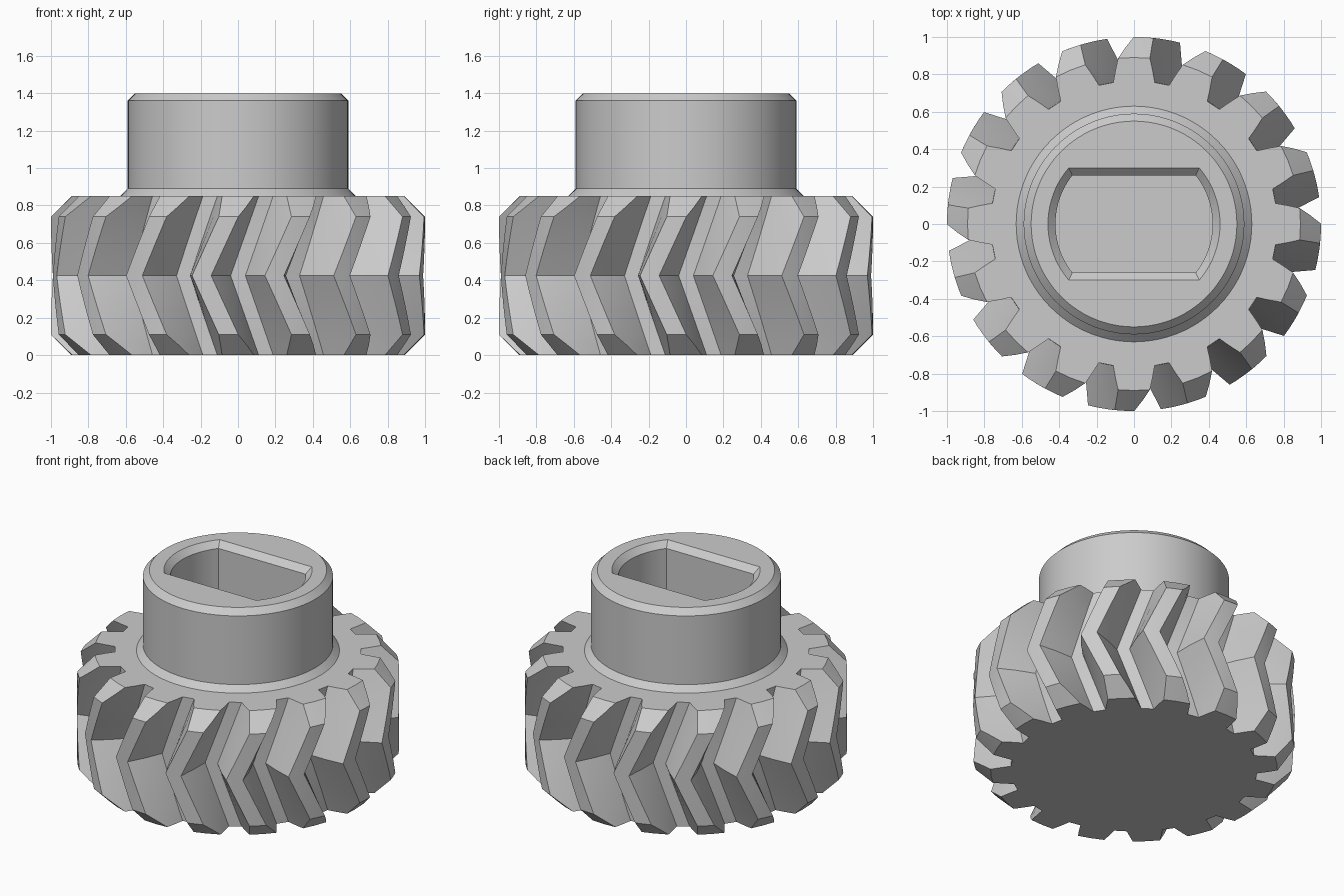
import bpy, bmesh, math

cube = bpy.data.objects.get("Cube")
if cube:
    bpy.data.objects.remove(cube)

grey = bpy.data.materials.new("plain grey")
grey.use_nodes = True
colour = (0.6, 0.6, 0.6, 1)
grey.diffuse_color = colour
grey.node_tree.nodes["Principled BSDF"].inputs["Base Color"].default_value = colour

TEETH = 16
HEIGHT = 0.85
MID = HEIGHT / 2
ROOT, TIP = 0.765, 1.0
BEVEL = 0.11


def loft(name, rings, cap_bottom, cap_top):
    """Skin a stack of equal-length point rings."""
    bm = bmesh.new()
    rows = [[bm.verts.new(p) for p in ring] for ring in rings]
    for low, high in zip(rows, rows[1:]):
        for i in range(len(low)):
            j = (i + 1) % len(low)
            bm.faces.new((low[i], low[j], high[j], high[i]))
    if cap_bottom:
        bm.faces.new(rows[0][::-1])
    if cap_top:
        bm.faces.new(rows[-1])
    mesh = bpy.data.meshes.new(name)
    bm.to_mesh(mesh)
    bm.free()
    obj = bpy.data.objects.new(name, mesh)
    bpy.context.collection.objects.link(obj)
    mesh.materials.append(grey)
    bpy.ops.object.select_all(action='DESELECT')
    obj.select_set(True)
    bpy.context.view_layer.objects.active = obj
    bpy.ops.object.shade_smooth_by_angle(angle=math.radians(25))
    return obj


def gear_ring(z):
    """Toothed outline at a height, twisted as a chevron and bevelled at the ends."""
    outer = TIP - max(0, BEVEL - min(z, HEIGHT - z))
    twist = -(1 - abs(z - MID) / MID) * 180 / TEETH
    half = []
    for t in (0, 0.5, 1):
        r = ROOT + t * (outer - ROOT)
        half.append((r, 8.3 - (r - ROOT) * 22.6))
    tooth = [(r, -a) for r, a in half] + [(outer, 0)] + half[::-1]
    ring = []
    for k in range(TEETH):
        for r, a in tooth:
            angle = math.radians(-90 + k * 360 / TEETH + twist + a)
            ring.append((r * math.cos(angle), r * math.sin(angle), z))
    return ring


# Chevron-toothed gear body
inner = [BEVEL + (MID - BEVEL) * i / 4 for i in range(5)]
lower = [0, BEVEL / 2] + inner
levels = lower + [HEIGHT - z for z in lower[-2::-1]]
loft("gear_body", [gear_ring(z) for z in levels], True, True)


def hub_ring(r, z, flat=None):
    """Circle, or a circle cut by two flats, with matching point counts."""
    a = math.asin(flat / r) if flat else math.radians(40)
    ring = []
    for side in (0, math.pi):
        for i in range(20):
            t = side - a + 2 * a * i / 20
            ring.append((r * math.cos(t), r * math.sin(t), z))
        for i in range(24):
            if flat:
                x, y = r * math.cos(a) * (1 - i / 12), flat
            else:
                t = a + (math.pi - 2 * a) * i / 24
                x, y = r * math.cos(t), r * math.sin(t)
            s = -1 if side else 1
            ring.append((s * x, s * y, z))
    return ring


# Hub collar with flared foot, bevelled rim and double-flat bore
loft("hub_collar", [
    hub_ring(0.63, HEIGHT),
    hub_ring(0.59, 0.89),
    hub_ring(0.59, 1.36),
    hub_ring(0.55, 1.4),
    hub_ring(0.46, 1.4, 0.30),
    hub_ring(0.42, 1.36, 0.26),
    hub_ring(0.42, HEIGHT, 0.26),
], False, False)
